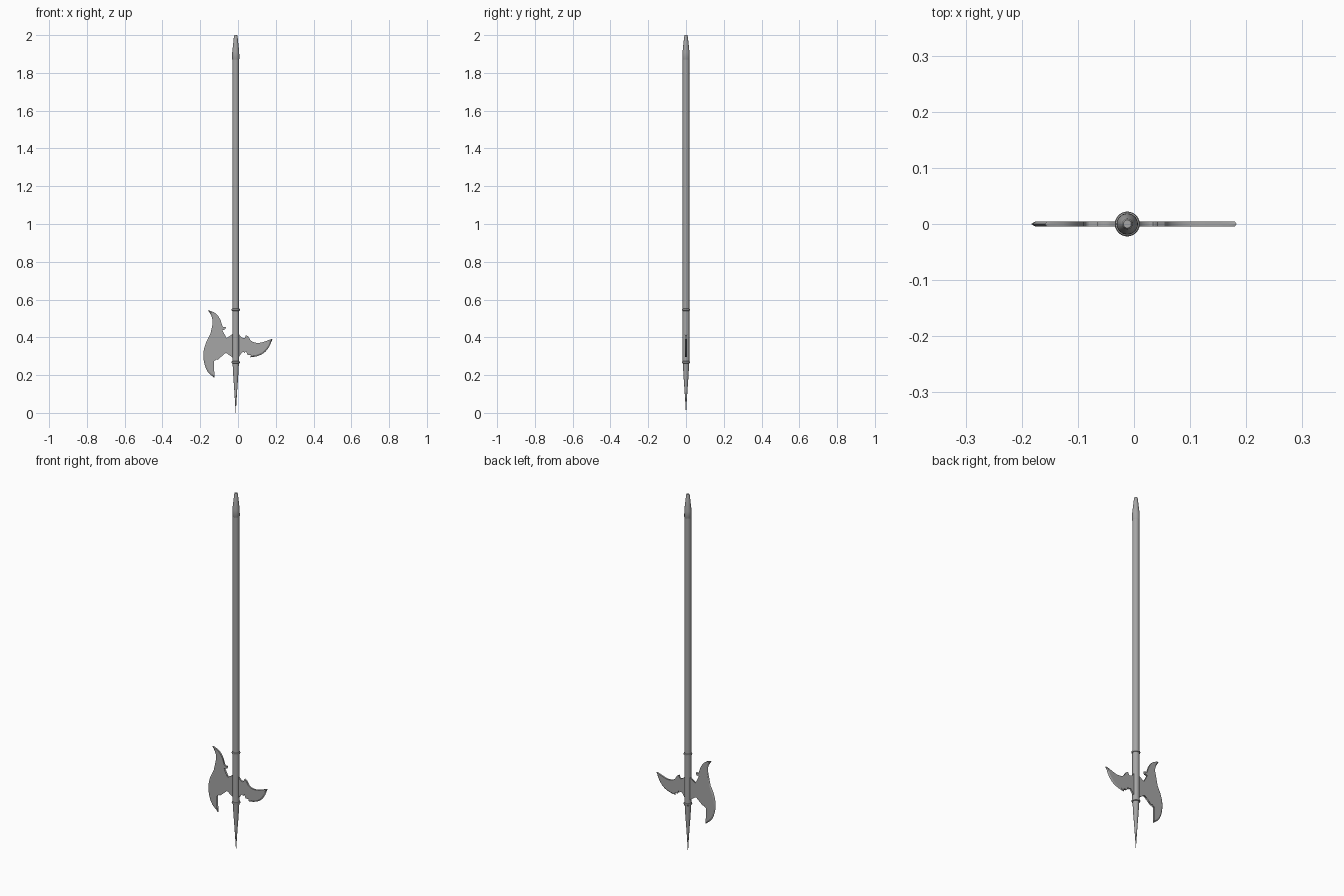
import bpy, bmesh, math
from mathutils import Vector

if "Cube" in bpy.data.objects:
    bpy.data.objects.remove(bpy.data.objects["Cube"])

CX = -0.012      # pole axis
HALF = 0.0047    # half thickness of the blades
BEVEL = 0.008    # width of the ground cutting edge

steel = bpy.data.materials.new("dark_grey")
steel.diffuse_color = (0.38, 0.38, 0.38, 1)
steel.use_nodes = True
steel.node_tree.nodes["Principled BSDF"].inputs["Base Color"].default_value = steel.diffuse_color


def finish(name, bm, angle):
    bmesh.ops.recalc_face_normals(bm, faces=bm.faces)
    me = bpy.data.meshes.new(name)
    bm.to_mesh(me)
    bm.free()
    me.materials.append(steel)
    ob = bpy.data.objects.new(name, me)
    bpy.context.collection.objects.link(ob)
    bpy.context.view_layer.objects.active = ob
    ob.select_set(True)
    bpy.ops.object.shade_smooth_by_angle(angle=math.radians(angle))
    ob.select_set(False)
    return ob


def lathe(name, profile, sides=24):
    """Closed turned part from (radius, z) pairs listed upwards."""
    bm = bmesh.new()
    rings = [[bm.verts.new((CX + r * math.cos(2 * math.pi * i / sides),
                            r * math.sin(2 * math.pi * i / sides), z))
              for i in range(sides)] for r, z in profile]
    for a, b in zip(rings, rings[1:]):
        for i in range(sides):
            j = (i + 1) % sides
            bm.faces.new((a[i], a[j], b[j], b[i]))
    bm.faces.new(rings[0][::-1])
    bm.faces.new(rings[-1])
    return finish(name, bm, 35)


def spline(pts, steps=4):
    """Catmull-Rom curve through the points, without the last point."""
    p = [Vector(q) for q in pts]
    p = [2 * p[0] - p[1]] + p + [2 * p[-1] - p[-2]]
    out = []
    for a, b, c, d in zip(p, p[1:], p[2:], p[3:]):
        for s in range(steps):
            t = s / steps
            out.append(0.5 * (2 * b + (c - a) * t + (2 * a - 5 * b + 4 * c - d) * t * t
                              + (3 * b - a - 3 * c + d) * t ** 3))
    return out


def blade(name, segments):
    """Flat blade from (is_cutting_edge, points) curves that meet at sharp corners."""
    outline, cut, tips = [], [], set()
    for k, (sharp, pts) in enumerate(segments):
        pts = pts + [segments[(k + 1) % len(segments)][1][0]]
        curve = spline(pts) if len(pts) > 2 else [Vector(pts[0])]
        if sharp or segments[k - 1][0]:
            tips.add(len(outline))
        ends = Vector(pts[0]), Vector(pts[-1])
        for q in curve:
            near = min((q - e).length for e in ends)
            outline.append(q)
            cut.append(min(BEVEL, 0.35 * near) if sharp else 0)
    n = len(outline)
    area = sum(outline[i - 1].cross(outline[i]) for i in range(n))
    inner = []
    for i, q in enumerate(outline):
        before, after = outline[i - 1], outline[(i + 1) % n]
        t = (after - before).normalized()
        inward = Vector((-t.y, t.x)) * (1 if area > 0 else -1)
        if i in tips:   # pinch the tips along their bisector
            to_mid = (before - q).normalized() + (after - q).normalized()
            if to_mid.dot(inward) > 0:
                inner.append(q + to_mid.normalized() * 0.005)
                continue
        inner.append(q + inward * cut[i])
    bm = bmesh.new()
    mid = [bm.verts.new((q.x, 0, q.y)) for q in outline]
    for y in (-HALF, HALF):
        side = [bm.verts.new((q.x, y, q.y)) for q in inner]
        for i in range(n):
            j = (i + 1) % n
            bm.faces.new((mid[i], mid[j], side[j], side[i]))
        bmesh.ops.triangulate(bm, faces=[bm.faces.new(side)])
    return finish(name, bm, 22)


# Pole and pointed metal parts
lathe("pole", [(0.0175, 0.5), (0.0175, 1.89)])
lathe("butt_cap", [(0.0175, 1.87), (0.019, 1.873), (0.0185, 1.91), (0.0095, 1.993),
                   (0.007, 2.0)])
lathe("socket", [(0.018, 0.265), (0.018, 0.545)])
lathe("spike", [(0.0005, 0.0), (0.004, 0.06), (0.0085, 0.13), (0.0135, 0.2), (0.017, 0.268)])

# Rounded collars at both ends of the socket
for name, z in (("lower_collar", 0.268), ("upper_collar", 0.546)):
    lathe(name, [(0.0175, z - 0.006), (0.021, z - 0.004), (0.0222, z),
                 (0.021, z + 0.004), (0.0175, z + 0.006)])

# Crescent axe blade on the left
blade("axe_blade", [
    (True, [(-0.159, 0.545), (-0.139, 0.508), (-0.134, 0.466), (-0.146, 0.42),
            (-0.172, 0.365), (-0.183, 0.315), (-0.179, 0.265), (-0.16, 0.217)]),
    (False, [(-0.122, 0.183), (-0.137, 0.215), (-0.141, 0.245), (-0.134, 0.273)]),
    (False, [(-0.119, 0.292)]),
    (False, [(-0.109, 0.28), (-0.095, 0.306), (-0.072, 0.316), (-0.05, 0.313)]),
    (False, [(-0.03, 0.294)]),
    (False, [(CX, 0.294)]),
    (False, [(CX, 0.42)]),
    (False, [(-0.03, 0.418), (-0.045, 0.4), (-0.066, 0.397), (-0.084, 0.412),
             (-0.086, 0.435)]),
    (False, [(-0.068, 0.442)]),
    (False, [(-0.064, 0.455), (-0.085, 0.459), (-0.092, 0.49), (-0.117, 0.526)]),
])

# Curved beak on the right
blade("back_beak", [
    (False, [(0.003, 0.42), (0.016, 0.402), (0.034, 0.396)]),
    (False, [(0.042, 0.412)]),
    (False, [(0.054, 0.405), (0.066, 0.385), (0.09, 0.372), (0.125, 0.373)]),
    (True, [(0.183, 0.393), (0.165, 0.35), (0.137, 0.317), (0.1, 0.3)]),
    (False, [(0.066, 0.294)]),
    (False, [(0.068, 0.307)]),
    (False, [(0.05, 0.308), (0.044, 0.326)]),
    (False, [(0.036, 0.318), (0.024, 0.322)]),
    (False, [(0.003, 0.294)]),
    (False, [(CX, 0.294)]),
    (False, [(CX, 0.42)]),
])
